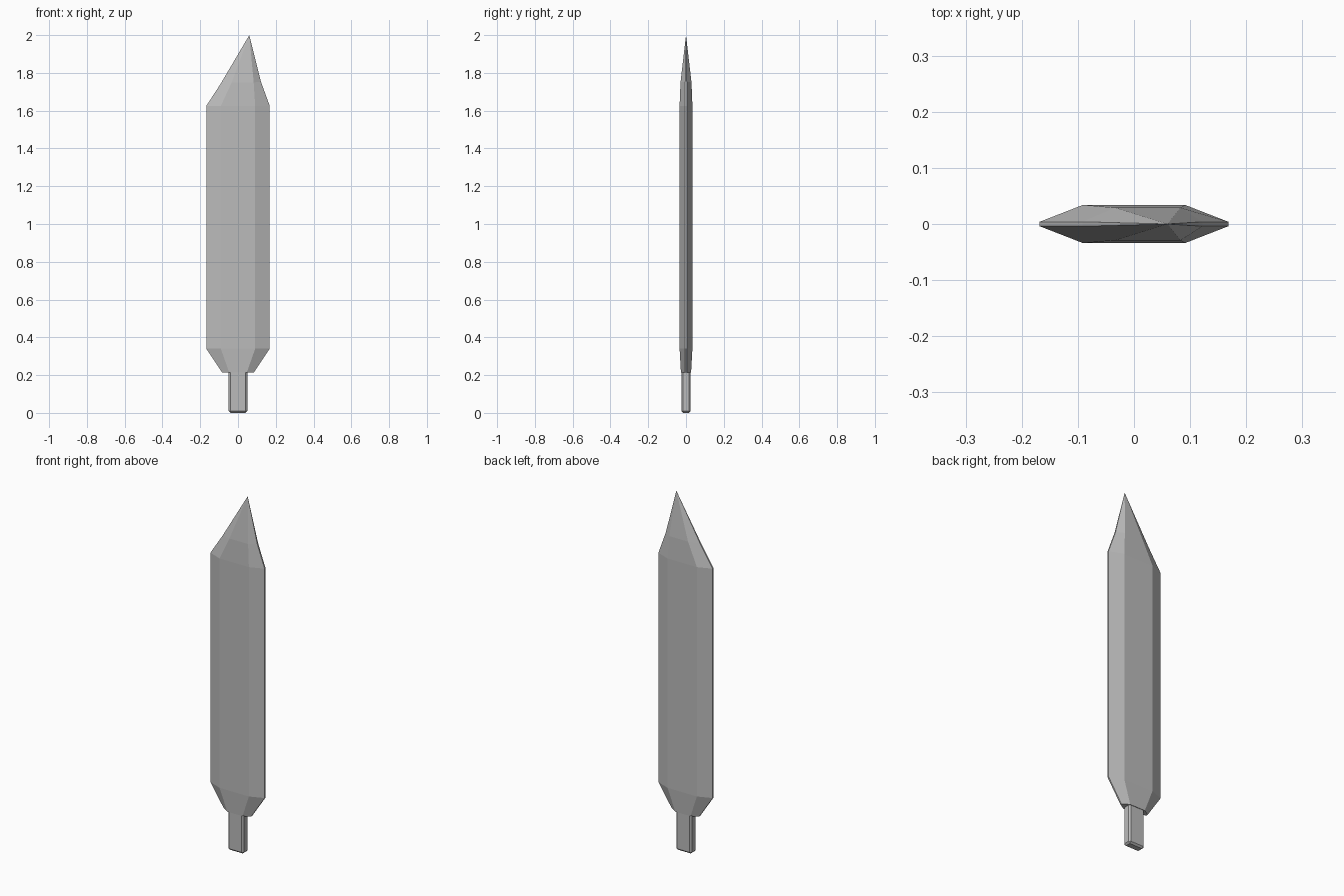
import bpy, bmesh

if "Cube" in bpy.data.objects:
    bpy.data.objects.remove(bpy.data.objects["Cube"])

steel = bpy.data.materials.new("steel grey")
steel.diffuse_color = (0.5, 0.5, 0.5, 1)
steel.use_nodes = True
steel.node_tree.nodes["Principled BSDF"].inputs["Base Color"].default_value = steel.diffuse_color


def make_object(name, bm):
    bmesh.ops.recalc_face_normals(bm, faces=bm.faces)
    mesh = bpy.data.meshes.new(name)
    bm.to_mesh(mesh)
    bm.free()
    mesh.materials.append(steel)
    obj = bpy.data.objects.new(name, mesh)
    bpy.context.collection.objects.link(obj)
    return obj


# Blade: lofted eight-sided sections with an off-centre point
# left edge x, left ridge x, right ridge x, right edge x, half thickness,
# then heights of the left edge, ridges and right edge
sections = [
    (-0.085, -0.047, 0.047, 0.085, 0.027, 0.215, 0.215, 0.215),
    (-0.168, -0.091, 0.091, 0.168, 0.034, 0.34, 0.34, 0.34),
    (-0.168, -0.091, 0.091, 0.168, 0.034, 1.625, 1.625, 1.625),
    (-0.092, -0.033, 0.083, 0.122, 0.029, 1.742, 1.75, 1.752),
]
EDGE = 0.004
bm = bmesh.new()
rings = []
for le, lr, rr, re, t, zl, zm, zr in sections:
    pts = [(le, -EDGE, zl), (lr, -t, zm), (rr, -t, zm), (re, -EDGE, zr),
           (re, EDGE, zr), (rr, t, zm), (lr, t, zm), (le, EDGE, zl)]
    rings.append([bm.verts.new(p) for p in pts])
for a, b in zip(rings, rings[1:]):
    for i in range(8):
        j = (i + 1) % 8
        bm.faces.new((a[i], a[j], b[j], b[i]))
bm.faces.new(rings[0])
tip = bm.verts.new((0.06, 0, 2.0))
for i in range(8):
    bm.faces.new((rings[-1][i], rings[-1][(i + 1) % 8], tip))
make_object("blade", bm)

# Tang: chamfered block below the blade, its top buried in the blade
bm = bmesh.new()
bmesh.ops.create_cube(bm, size=1)
for v in bm.verts:
    v.co.x *= 0.098
    v.co.y *= 0.048
    v.co.z = 0 if v.co.z < 0 else 0.225
edges = [e for e in bm.edges if min(v.co.z for v in e.verts) < 0.1]
bmesh.ops.bevel(bm, geom=edges, offset=0.009, segments=1, affect='EDGES')
make_object("tang", bm)
